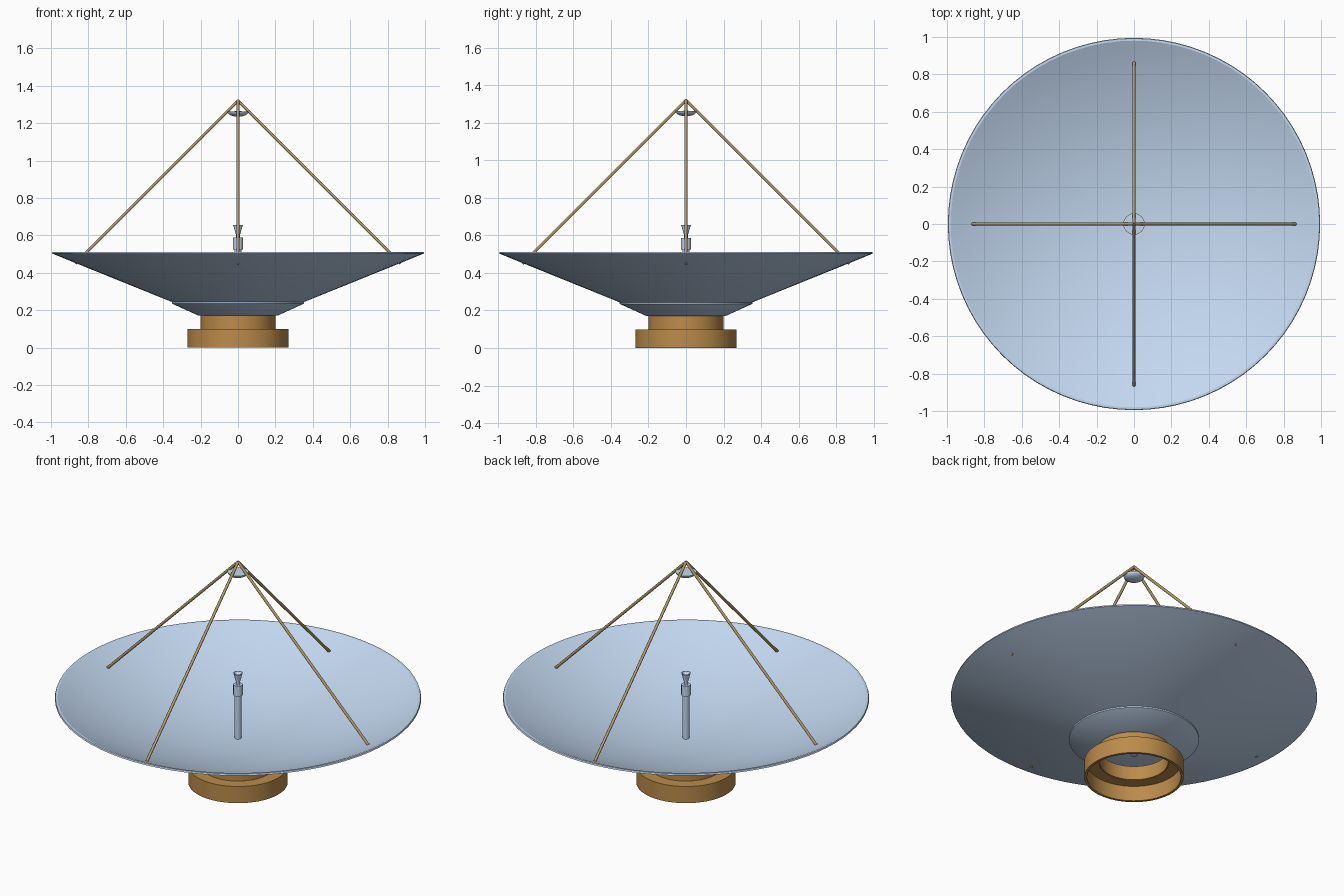
import bpy, bmesh, math
from mathutils import Vector

if "Cube" in bpy.data.objects:
    bpy.data.objects.remove(bpy.data.objects["Cube"])


def material(name, rgb):
    m = bpy.data.materials.new(name)
    m.diffuse_color = (*rgb, 1)
    m.use_nodes = True
    m.node_tree.nodes["Principled BSDF"].inputs["Base Color"].default_value = m.diffuse_color
    return m


PALE = material("pale_blue", (0.55, 0.69, 0.88))
BRONZE = material("bronze", (0.50, 0.26, 0.07))
TAN = material("tan", (0.45, 0.32, 0.13))


def finish(name, bm, mat, angle=25):
    bmesh.ops.recalc_face_normals(bm, faces=bm.faces)
    me = bpy.data.meshes.new(name)
    bm.to_mesh(me)
    bm.free()
    me.materials.append(mat)
    ob = bpy.data.objects.new(name, me)
    bpy.context.collection.objects.link(ob)
    bpy.ops.object.select_all(action='DESELECT')
    bpy.context.view_layer.objects.active = ob
    ob.select_set(True)
    bpy.ops.object.shade_smooth_by_angle(angle=math.radians(angle))
    return ob


def lathe(name, profile, mat, sides=64, closed=False, angle=25):
    """Spin an (r, z) profile about z; closed joins last point to first."""
    bm = bmesh.new()
    rings = []
    for r, z in profile:
        if r < 1e-6:
            rings.append([bm.verts.new((0, 0, z))] * sides)
        else:
            rings.append([bm.verts.new((r * math.cos(2 * math.pi * i / sides),
                                        r * math.sin(2 * math.pi * i / sides), z))
                          for i in range(sides)])
    pairs = list(zip(rings, rings[1:]))
    if closed:
        pairs.append((rings[-1], rings[0]))
    for a, b in pairs:
        for i in range(sides):
            j = (i + 1) % sides
            quad = list(dict.fromkeys((a[i], a[j], b[j], b[i])))
            if len(quad) > 2:
                bm.faces.new(quad)
    return finish(name, bm, mat, angle)


def rod(name, start, end, radius, mat, sides=12):
    a, b = Vector(start), Vector(end)
    bm = bmesh.new()
    bmesh.ops.create_cone(bm, cap_ends=True, segments=sides, radius1=radius,
                          radius2=radius, depth=(b - a).length)
    rot = (b - a).to_track_quat('Z', 'Y').to_matrix()
    bmesh.ops.rotate(bm, verts=bm.verts, matrix=rot)
    bmesh.ops.translate(bm, verts=bm.verts, vec=(a + b) / 2)
    return finish(name, bm, mat, 40)


# Hollow stepped pedestal
lathe("base_ring", [(0.255, 0), (0.27, 0), (0.27, 0.10), (0.19, 0.10), (0.19, 0.09), (0.255, 0.09)],
      BRONZE, closed=True)
lathe("pedestal_collar", [(0.185, 0.092), (0.2, 0.092), (0.2, 0.175), (0.185, 0.175)],
      BRONZE, closed=True)

# Flared hub under the dish
lathe("dish_hub", [(0.19, 0.17), (0.21, 0.17), (0.353, 0.235), (0.353, 0.246), (0.33, 0.246)],
      PALE, closed=True)

# Dish: parabolic inside, flat rim, conical back
N = 16
inner = [(0.98 * i / N, 0.265 + 0.247 * (i / N) ** 2) for i in range(N + 1)]
back = [(0.992, 0.512), (0.995, 0.503), (0.345, 0.24), (0.2, 0.23), (0, 0.228)]
lathe("dish", inner + back, PALE, sides=80)

# Feed on its central post
rod("feed_post", (0, 0, 0.14), (0, 0, 0.54), 0.018, PALE, 24)
lathe("feed_housing", [(0, 0.525), (0.026, 0.525), (0.026, 0.587), (0, 0.587)], PALE, 24)
lathe("feed_horn", [(0, 0.58), (0.010, 0.58), (0.010, 0.60), (0.026, 0.655), (0.022, 0.655), (0, 0.612)],
      PALE, 24)

# Four struts meeting above the secondary reflector
for k, side in enumerate(("right", "back", "left", "front")):
    a = k * math.pi / 2
    rod(side + "_strut", (0.870 * math.cos(a), 0.870 * math.sin(a), 0.449),
        (0, 0, 1.32), 0.008, TAN)

# Secondary reflector: shallow dome facing the feed
dome = [(0.057 * math.sin(t * math.pi / 12), 1.262 - 0.028 * math.cos(t * math.pi / 12)) for t in range(7)]
lathe("secondary_reflector", dome + [(0, 1.264)], PALE, 32, angle=35)
